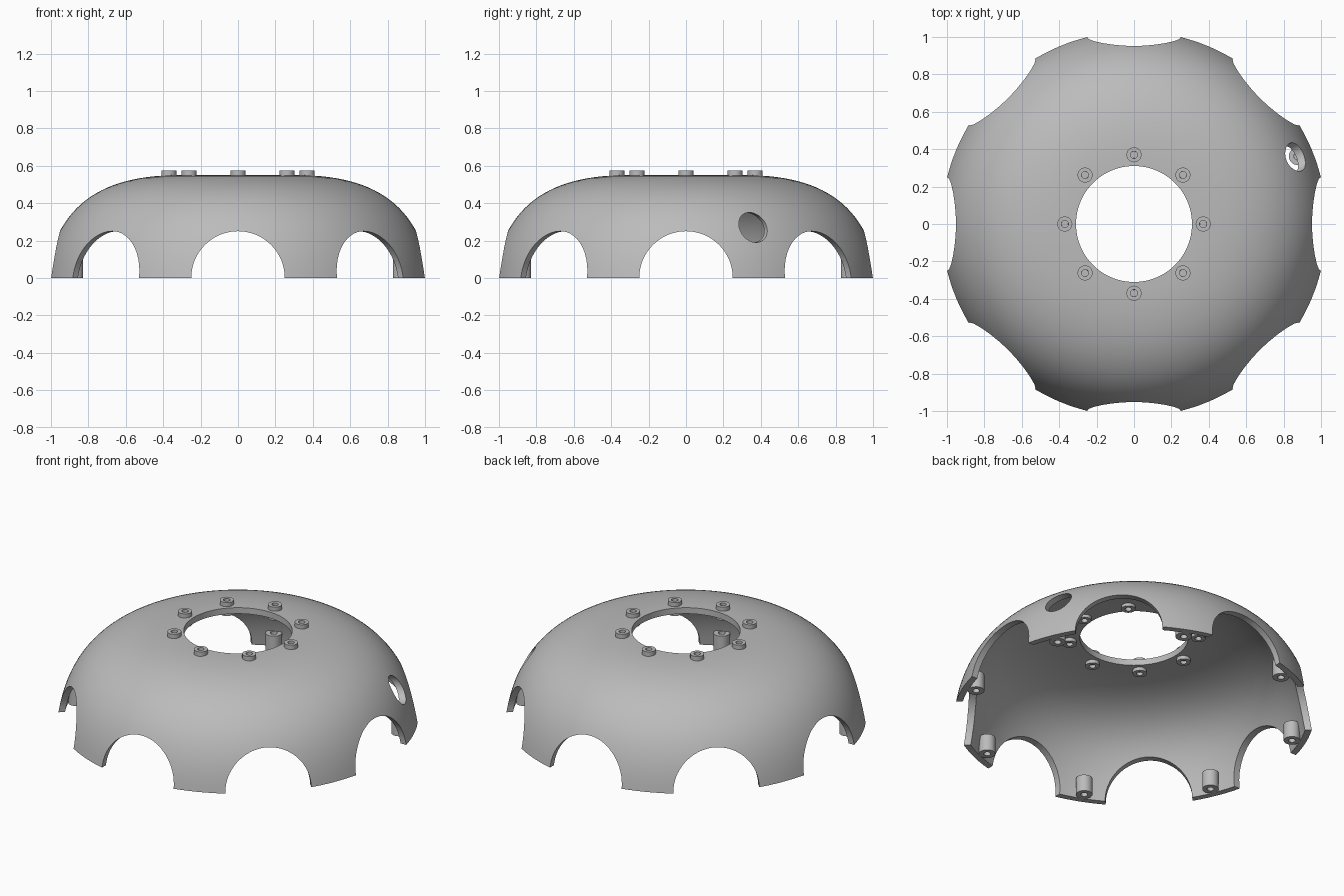
import bpy
import bmesh
import math
from mathutils import Matrix, Vector
from mathutils.geometry import interpolate_bezier

cube = bpy.data.objects.get("Cube")
if cube:
    bpy.data.objects.remove(cube, do_unlink=True)

grey = bpy.data.materials.new("plain_grey")
grey.use_nodes = True
colour = (0.5, 0.5, 0.5, 1)
grey.diffuse_color = colour
grey.node_tree.nodes["Principled BSDF"].inputs["Base Color"].default_value = colour

THICK = 0.038
STEP = math.pi / 4


def finish(bm, name):
    bmesh.ops.recalc_face_normals(bm, faces=bm.faces)
    mesh = bpy.data.meshes.new(name)
    bm.to_mesh(mesh)
    bm.free()
    mesh.materials.append(grey)
    obj = bpy.data.objects.new(name, mesh)
    bpy.context.collection.objects.link(obj)
    return obj


def activate(obj):
    bpy.ops.object.select_all(action='DESELECT')
    obj.select_set(True)
    bpy.context.view_layer.objects.active = obj


def smooth(obj):
    activate(obj)
    bpy.ops.object.shade_smooth_by_angle(angle=math.radians(30))


def polar(radius, angle, z):
    return Vector((radius * math.cos(angle), radius * math.sin(angle), z))


# Domed shell: closed wall profile revolved around z
outer = interpolate_bezier(Vector((1.03, 0, 0)), Vector((0.97, 0, 0.4)),
                           Vector((0.72, 0, 0.55)), Vector((0.31, 0, 0.55)), 28)
inner = []
for i, p in enumerate(outer):
    tangent = outer[min(i + 1, len(outer) - 1)] - outer[max(i - 1, 0)]
    normal = Vector((-tangent.z, 0, tangent.x)).normalized()
    q = p + normal * THICK
    inner.append(Vector((max(q.x, 0.31), 0, max(q.z, 0))))
profile = outer + inner[::-1]

bm = bmesh.new()
SEGMENTS = 128
rings = [[bm.verts.new(polar(p.x, 2 * math.pi * s / SEGMENTS, p.z)) for p in profile]
         for s in range(SEGMENTS)]
for s, ring in enumerate(rings):
    following = rings[(s + 1) % SEGMENTS]
    for k in range(len(profile)):
        j = (k + 1) % len(profile)
        bm.faces.new((ring[k], following[k], following[j], ring[j]))
shell = finish(bm, "domed_shell")


# Radial cutters: eight arches and one round side hole
def radial_cylinder(bm, radius, angle, z):
    turn = Matrix.Rotation(angle, 4, 'Z') @ Matrix.Rotation(math.pi / 2, 4, 'Y')
    bmesh.ops.create_cone(bm, cap_ends=True, segments=64, radius1=radius, radius2=radius,
                          depth=0.5, matrix=Matrix.Translation(polar(0.95, angle, z)) @ turn)


bm = bmesh.new()
for i in range(8):
    radial_cylinder(bm, 0.25, i * STEP, 0)
radial_cylinder(bm, 0.08, STEP / 2, 0.27)
cutter = finish(bm, "opening_cutter")
cutter.hide_render = True

activate(shell)
cut = shell.modifiers.new("openings", 'BOOLEAN')
cut.operation = 'DIFFERENCE'
cut.solver = 'EXACT'
cut.object = cutter
bpy.ops.object.modifier_apply(modifier=cut.name)
bpy.data.objects.remove(cutter, do_unlink=True)
smooth(shell)


# Screw bosses: short cylinders with a blind hole in each end
def boss(name, radius, hole, low, high, place, angle):
    bm = bmesh.new()
    bmesh.ops.create_cone(bm, cap_ends=True, segments=32, radius1=radius, radius2=radius,
                          depth=high - low,
                          matrix=Matrix.Translation(polar(place, angle, (low + high) / 2)))
    bmesh.ops.recalc_face_normals(bm, faces=bm.faces)
    caps = [f for f in bm.faces if abs(f.normal.z) > 0.9]
    bmesh.ops.inset_individual(bm, faces=caps, thickness=radius - hole)
    bmesh.ops.inset_individual(bm, faces=caps, thickness=0.0005, depth=-0.025)
    smooth(finish(bm, name))


for i in range(8):
    boss(f"top_boss_{i + 1}", 0.04, 0.019, 0.49, 0.575, 0.37, i * STEP)
    boss(f"rim_post_{i + 1}", 0.047, 0.02, 0, 0.105, 0.947, (i + 0.5) * STEP)
